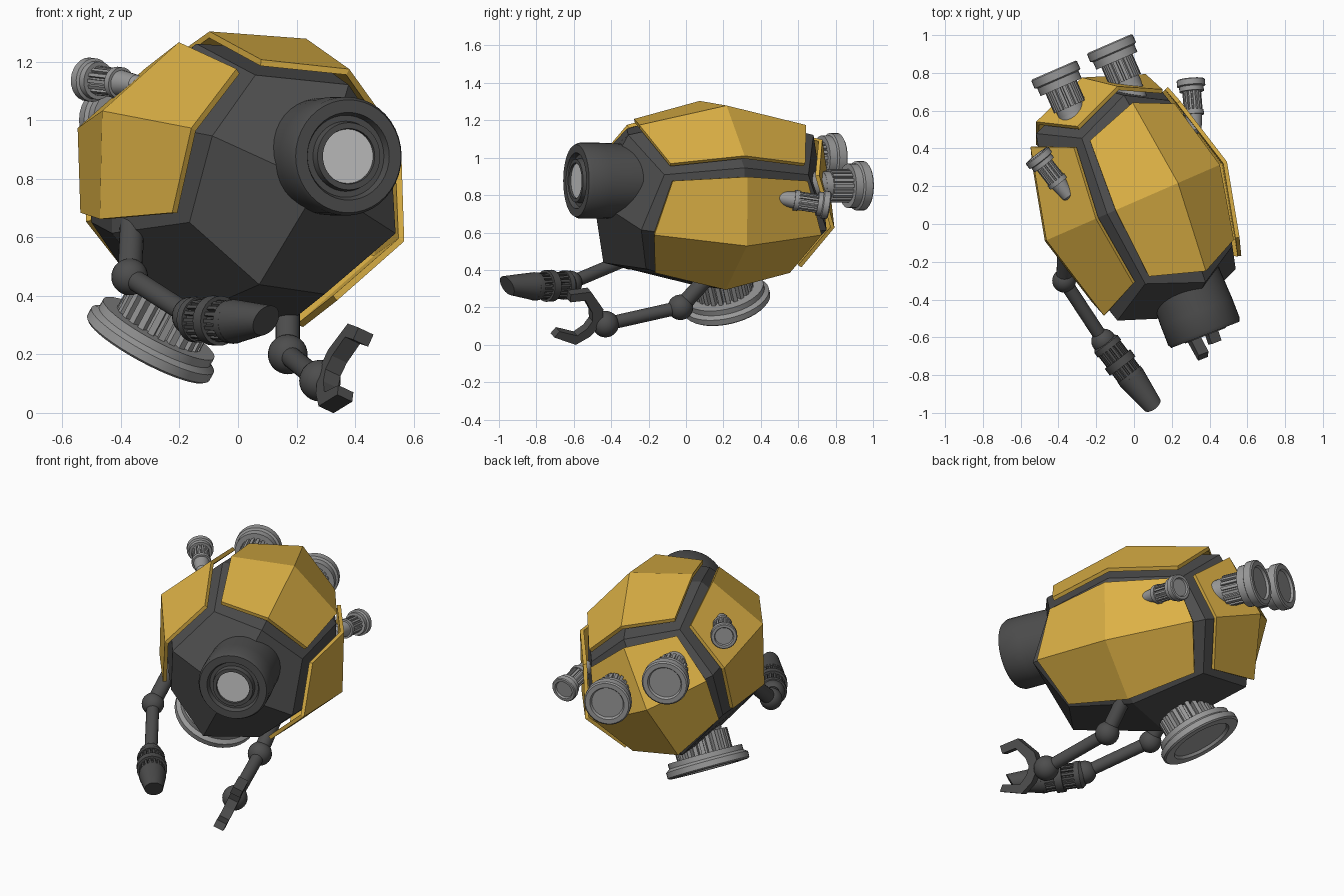
import bpy, bmesh, math
from mathutils import Vector, Matrix

if "Cube" in bpy.data.objects:
    bpy.data.objects.remove(bpy.data.objects["Cube"])

# tilted body frame: right, back, up
YAW, ROLL = math.radians(23.5), math.radians(26)
B = Vector((-math.sin(YAW), math.cos(YAW), 0))
R = Vector((math.cos(YAW) * math.cos(ROLL), math.sin(YAW) * math.cos(ROLL), -math.sin(ROLL)))
U = R.cross(B)
C = Vector((0.01, 0.12, 0.78))


def loc(r, b, u):
    return C + R * r + B * b + U * u


def material(name, col):
    m = bpy.data.materials.new(name)
    m.diffuse_color = (*col, 1)
    m.use_nodes = True
    m.node_tree.nodes["Principled BSDF"].inputs["Base Color"].default_value = m.diffuse_color
    return m


DARK = material("dark_metal", (0.075, 0.075, 0.075))
STEEL = material("steel", (0.32, 0.32, 0.32))
YELLOW = material("yellow_paint", (0.72, 0.44, 0.06))


def finish(name, bm, mat=None, smooth=False):
    bmesh.ops.recalc_face_normals(bm, faces=bm.faces[:])
    for f in bm.faces:
        f.smooth = smooth
    for e in bm.edges:
        e.smooth = smooth and len(e.link_faces) == 2 and e.calc_face_angle(0) < 0.55
    me = bpy.data.meshes.new(name)
    bm.to_mesh(me)
    bm.free()
    ob = bpy.data.objects.new(name, me)
    bpy.context.collection.objects.link(ob)
    if mat:
        me.materials.append(mat)
    return ob


def lathe(name, origin, axis, profile, mat=STEEL, ribs=None, n=32):
    """Spin (height, radius) points about axis; ribs = (h0, h1, radius, count)."""
    bm = bmesh.new()
    rings = [[bm.verts.new((r * math.cos(2 * math.pi * i / n), r * math.sin(2 * math.pi * i / n), h))
              for i in range(n)] for h, r in profile]
    for a, b in zip(rings, rings[1:]):
        for i in range(n):
            j = (i + 1) % n
            bm.faces.new((a[i], a[j], b[j], b[i]))
    bm.faces.new(rings[0])
    bm.faces.new(rings[-1])
    if ribs:
        h0, h1, rad, count = ribs
        w = rad * 3.4 / count
        for i in range(count):
            m = (Matrix.Rotation(2 * math.pi * i / count, 4, 'Z')
                 @ Matrix.Translation((rad * 0.9, 0, (h0 + h1) / 2))
                 @ Matrix.Diagonal((rad * 0.2, w, h1 - h0, 1)))
            bmesh.ops.create_cube(bm, size=1, matrix=m)
    rot = Vector(axis).to_track_quat('Z', 'Y').to_matrix().to_4x4()
    bm.transform(Matrix.Translation(Vector(origin)) @ rot)
    return finish(name, bm, mat, True)


def rod(name, p, q, r):
    p, q = Vector(p), Vector(q)
    lathe(name, p, q - p, [(0, r), ((q - p).length, r)], DARK, n=20)


def ball(name, p, r):
    bm = bmesh.new()
    bmesh.ops.create_uvsphere(bm, u_segments=24, v_segments=14, radius=r,
                              matrix=Matrix.Translation(p))
    finish(name, bm, DARK, True)


# body: rounded cube with 2 x 2 facets per side, longer from front to back
def body_point(r, b, u):
    k = abs(r) + abs(b) + abs(u)
    if k == 3:
        s, t = 0.28, 0.42
    elif k == 2:
        s, t = (0.38, 0.54) if b else (0.36, 0)
    else:
        s, t = (0.53 if r else 0.51), 0.67
    return loc(r * s, b * t, u * s)


def side_grid(axis, sign):
    pts = {}
    for i in (-1, 0, 1):
        for j in (-1, 0, 1):
            c = [i, j]
            c.insert(axis, sign)
            pts[i, j] = body_point(*c)
    return pts


def add_grid(bm, pts):
    v = {k: bm.verts.new(p) for k, p in pts.items()}
    for i in (-1, 0):
        for j in (-1, 0):
            bm.faces.new((v[i, j], v[i + 1, j], v[i + 1, j + 1], v[i, j + 1]))


bm = bmesh.new()
for axis in range(3):
    for sign in (-1, 1):
        add_grid(bm, side_grid(axis, sign))
bmesh.ops.remove_doubles(bm, verts=bm.verts[:], dist=1e-4)
finish("body", bm, DARK)

# armour panels floating over four sides
for name, axis, sign in (("left_panel", 0, -1), ("right_panel", 0, 1),
                         ("back_panel", 1, 1), ("top_panel", 2, 1)):
    g = side_grid(axis, sign)
    out = (g[0, 0] - C).normalized()
    p = {}
    for (i, j), q in g.items():
        if i and j:     # corners slide in along both borders
            s = 0.88
            p[i, j] = (g[i, j] * s * s + (g[i, 0] + g[0, j]) * s * (1 - s)
                       + g[0, 0] * (1 - s) ** 2)
        else:
            p[i, j] = q.lerp(g[0, 0], 0.12)
    bm = bmesh.new()
    add_grid(bm, p)
    bm.normal_update()
    shift = [(v, v.normal * (1 if v.normal.dot(out) > 0 else -1)) for v in bm.verts]
    for v, nrm in shift:
        v.co += nrm * 0.045
    ob = finish(name, bm, YELLOW)
    if ob.data.polygons[0].normal.dot(out) < 0:
        ob.data.flip_normals()
    mod = ob.modifiers.new("thickness", 'SOLIDIFY')
    mod.thickness = 0.022
    mod.offset = -1

# eye barrel with recessed lens
eye, gaze = (0.377, -0.587, 0.877), (0.36, -0.933, 0.0)
lathe("eye_barrel", eye, gaze, [(-0.4, 0.193), (-0.13, 0.203), (-0.02, 0.203), (0, 0.193), (0, 0.15),
                                (-0.025, 0.14), (-0.025, 0.12), (0.005, 0.115), (0.005, 0.095),
                                (-0.02, 0.09)], DARK, n=40)
lathe("eye_lens", eye, gaze, [(-0.03, 0.094), (-0.006, 0.094)], None)


# thrusters: ribbed neck and stepped flange with a shallow dish
def thruster(name, end, axis, r, length, neck, count=18):
    t = r * 0.25
    lathe(name, end, axis, [(-length, neck * 0.85), (-3 * t, neck * 0.85), (-3 * t, r * 0.9),
                            (-1.7 * t, r * 0.9), (-1.5 * t, r), (-0.2 * t, r), (0, r * 0.94),
                            (0, r * 0.74), (-t * 0.4, r * 0.68)],
          ribs=(-length * 0.85, -3 * t, neck, count))


for name, end in (("upper_back_thruster", (-0.425, 0.815, 1.0)), ("lower_back_thruster", (-0.13, 0.955, 0.85))):
    thruster(name, end, B, 0.132, 0.25, 0.09)
    lathe(name + "_base", end, B, [(-0.36, 0.07), (-0.25, 0.075), (-0.23, 0.07)])
lathe("belly_thruster", (-0.31, 0.22, 0.215), (-0.46, 0.2, -0.86),
      [(-0.25, 0.13), (-0.085, 0.13), (-0.085, 0.215), (-0.055, 0.215), (-0.04, 0.237), (-0.008, 0.237),
       (0, 0.228), (0, 0.175), (-0.015, 0.165)], ribs=(-0.2, -0.08, 0.16, 24), n=40)

# small side thrusters with rounded noses
for name, nose, end in (("left_side_thruster", (-0.345, 0.145, 1.12), (-0.515, 0.365, 1.14)),
                        ("right_side_thruster", (0.325, 0.47, 0.79), (0.3, 0.765, 0.745))):
    a = Vector(end) - Vector(nose)
    lathe(name, end, a, [(-0.29, 0.02), (-0.275, 0.035), (-0.19, 0.045), (-0.19, 0.055), (-0.165, 0.055),
                         (-0.165, 0.04), (-0.065, 0.04), (-0.065, 0.065), (-0.04, 0.065), (-0.035, 0.075),
                         (-0.005, 0.075), (0, 0.07), (0, 0.055), (-0.01, 0.05)],
          ribs=(-0.165, -0.06, 0.05, 14), n=24)

# arms
for side, root, elbow, wrist, rad in (
        ("left", (-0.36, -0.06, 0.68), (-0.37, -0.3, 0.465), (-0.16, -0.62, 0.33), 0.063),
        ("right", (0.17, 0.17, 0.42), (0.17, -0.03, 0.2), (0.28, -0.43, 0.11), 0.068)):
    rod(side + "_upper_arm", root, elbow, 0.042)
    rod(side + "_forearm", elbow, wrist, 0.036)
    ball(side + "_elbow", elbow, rad)
    ball(side + "_wrist", wrist, rad + 0.003)

# torch on the left arm: ribbed collars and slanted nozzle
w = Vector((-0.16, -0.62, 0.32))
a = (Vector((0.11, -0.975, 0.305)) - w).normalized()
lathe("torch_collars", w, a, [(0, 0.06), (0.02, 0.078), (0.05, 0.078), (0.05, 0.06), (0.12, 0.06), (0.12, 0.085),
                              (0.165, 0.085), (0.165, 0.06), (0.22, 0.06), (0.22, 0.075), (0.25, 0.075)],
      DARK, ribs=(0.05, 0.22, 0.072, 18), n=28)
noz = lathe("torch_nozzle", w, a, [(0.24, 0.076), (0.43, 0.052)], DARK, n=28)
for v in noz.data.vertices:      # slant the open end upward
    d = v.co - w
    if d.dot(a) > 0.4:
        v.co += a * ((v.co.z - w.z) * 0.5) + Vector((0, 0, 0.01))

# claw on the right arm: C-shaped plate in the front/up plane
F2, U2, R2 = Vector((0.37, -0.93, 0)), Vector((0.372, 0.148, 0.917)), Vector((0.852, 0.339, -0.4))
outline = [(0.24, 0.185), (0.125, 0.2), (0.04, 0.1), (0.03, 0.02), (0.09, -0.06), (0.165, -0.108), (0.295, -0.065),
           (0.27, -0.03), (0.165, -0.055), (0.115, -0.015), (0.09, 0.03), (0.1, 0.08), (0.15, 0.15), (0.235, 0.14)]
bm = bmesh.new()
base = Vector((0.28, -0.43, 0.11))
face = bm.faces.new([bm.verts.new(base + F2 * f + U2 * u - R2 * 0.03) for f, u in outline])
ext = bmesh.ops.extrude_face_region(bm, geom=[face])
bmesh.ops.translate(bm, vec=R2 * 0.06, verts=[e for e in ext["geom"] if isinstance(e, bmesh.types.BMVert)])
finish("claw", bm, DARK)
